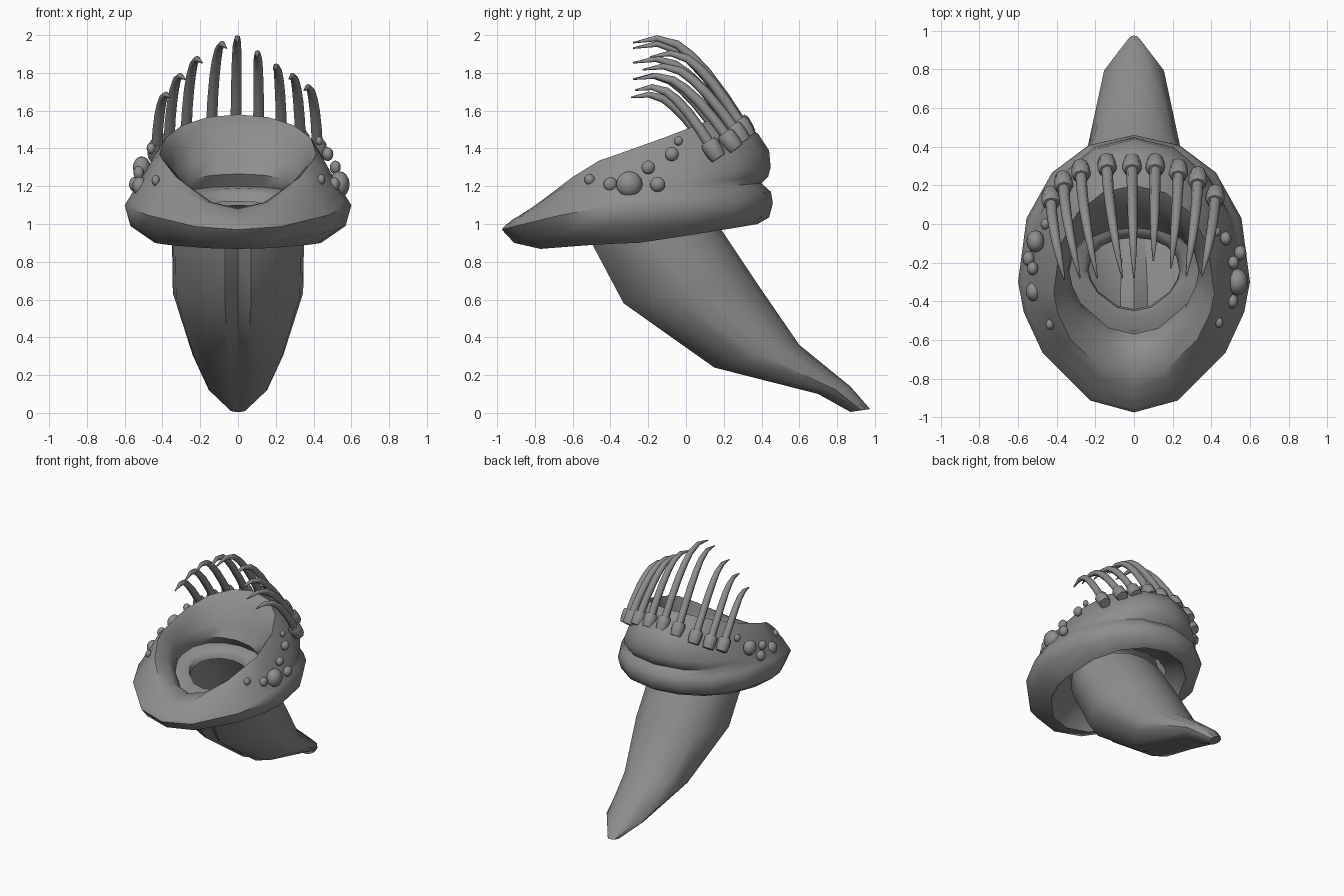
import bpy, bmesh, math
from mathutils import Vector, Matrix

mat = bpy.data.materials.new("stone_grey")
mat.diffuse_color = (0.27, 0.27, 0.27, 1)


def finish(name, bm, angle=40):
    bmesh.ops.recalc_face_normals(bm, faces=bm.faces)
    me = bpy.data.meshes.new(name)
    bm.to_mesh(me)
    bm.free()
    me.materials.append(mat)
    me.shade_smooth()
    me.set_sharp_from_angle(angle=math.radians(angle))
    ob = bpy.data.objects.new(name, me)
    bpy.context.collection.objects.link(ob)
    return ob


def loft(bm, rings, cap_start=False, cap_end=False):
    rows = [[bm.verts.new(p) for p in r] for r in rings]
    n = len(rows[0])
    for a, b in zip(rows, rows[1:]):
        for i in range(n):
            j = (i + 1) % n
            bm.faces.new((a[i], a[j], b[j], b[i]))
    if cap_start:
        bm.faces.new(rows[0][::-1])
    if cap_end:
        bm.faces.new(rows[-1])


def tube(bm, path, radii, sides):
    rings = []
    for i, p in enumerate(path):
        d = (path[min(i + 1, len(path) - 1)] - path[max(i - 1, 0)]).normalized()
        u = Vector((1, 0, 0))
        u = (u - d * u.dot(d)).normalized()
        v = d.cross(u)
        rings.append([p + radii[i] * (u * math.cos(t) + v * math.sin(t))
                      for t in (2 * math.pi * k / sides for k in range(sides))])
    loft(bm, rings, True, True)


# Tilted oval ring: half width, widest y, front y, back y, front/side/back height
HALF_ANGLES = [0, 22, 52, 72, 90, 112, 135, 157, 180]
ANGLES = HALF_ANGLES + [360 - a for a in HALF_ANGLES[-2:0:-1]]


def oval(w, ym, yf, yb, zf, zs, zb):
    pts = []
    for deg in ANGLES:
        s, c = math.sin(math.radians(deg)), math.cos(math.radians(deg))
        if c >= 0:
            pts.append((w * s, ym + (yf - ym) * c ** 1.25, zs + (zf - zs) * c ** 1.8))
        else:
            pts.append((w * s, ym + (yb - ym) * (-c) ** 0.85, zs + (zb - zs) * (-c) ** 0.9))
    return pts


# Collar: hollow underside, folded outside, rolled rim and open throat
collar_rings = [
    (0.36, -0.20, -0.55, 0.14, 1.02, 1.06, 1.10),
    (0.40, -0.22, -0.72, 0.32, 0.92, 0.96, 1.06),
    (0.44, -0.25, -0.77, 0.38, 0.868, 0.90, 1.00),
    (0.57, -0.28, -0.91, 0.44, 0.90, 0.99, 1.035),
    (0.60, -0.30, -0.975, 0.46, 0.97, 1.10, 1.11),
    (0.575, -0.30, -0.965, 0.45, 0.985, 1.14, 1.17),
    (0.56, -0.30, -0.955, 0.40, 0.995, 1.165, 1.215),
    (0.545, -0.31, -0.94, 0.435, 1.005, 1.19, 1.25),
    (0.53, -0.31, -0.925, 0.448, 1.02, 1.215, 1.30),
    (0.49, -0.32, -0.89, 0.44, 1.04, 1.275, 1.39),
    (0.46, -0.34, -0.85, 0.38, 1.06, 1.33, 1.48),
    (0.415, -0.36, -0.80, 0.20, 1.08, 1.37, 1.58),
    (0.37, -0.28, -0.67, 0.09, 1.085, 1.32, 1.50),
    (0.345, -0.26, -0.62, 0.03, 1.06, 1.24, 1.35),
    (0.335, -0.24, -0.60, -0.02, 1.04, 1.18, 1.265),
    (0.35, -0.22, -0.57, 0.03, 1.01, 1.13, 1.20),
    (0.27, -0.24, -0.48, -0.03, 1.04, 1.12, 1.19),
    (0.24, -0.24, -0.45, -0.06, 1.04, 1.10, 1.16),
    (0.235, -0.24, -0.44, -0.07, 1.00, 1.06, 1.12),
]
bm = bmesh.new()
loft(bm, [oval(*r) for r in collar_rings])
finish("collar", bm, 50)

# Hollow tail stalk: each section is front (y, z), back (y, z), half width
tail_sections = [
    (-0.53, 0.99, 0.10, 1.08, 0.345),
    (-0.50, 0.90, 0.18, 0.98, 0.35),
    (-0.33, 0.58, 0.38, 0.68, 0.345),
    (0.15, 0.24, 0.60, 0.36, 0.24),
    (0.70, 0.10, 0.87, 0.14, 0.155),
    (0.87, 0.005, 0.975, 0.02, 0.04),
]
# Section outline: across, front-to-back fraction (shallow groove in front)
half = [(0.20, 0.0), (0.62, 0.10), (0.95, 0.35), (1.0, 0.55), (0.78, 0.82), (0.38, 0.97)]
outline = [(0, 0.06)] + half + [(0, 1.0)] + [(-x, t) for x, t in reversed(half)]
bm = bmesh.new()
loft(bm, [[(w * x, yf + (yb - yf) * t, zf + (zb - zf) * t) for x, t in outline]
          for yf, zf, yb, zb, w in tail_sections], cap_end=True)
finish("tail_stalk", bm, 40)

# Curved spines in sockets: base x, base y, tip x, tip y, peak height
spines = [
    (-0.43, 0.13, -0.36, -0.29, 1.70), (-0.365, 0.21, -0.28, -0.28, 1.80),
    (-0.275, 0.27, -0.19, -0.28, 1.89), (-0.14, 0.30, -0.06, -0.28, 1.97),
    (-0.01, 0.30, 0.0, -0.28, 2.0), (0.11, 0.30, 0.10, -0.19, 1.92),
    (0.23, 0.27, 0.19, -0.23, 1.85), (0.33, 0.23, 0.27, -0.27, 1.80),
    (0.42, 0.14, 0.35, -0.27, 1.74),
]
curve = [(0, 0), (0.17, 0.33), (0.33, 0.60), (0.47, 0.79), (0.60, 0.92), (0.78, 0.99), (1, 0.94)]
radii = [0.03, 0.028, 0.027, 0.025, 0.022, 0.016, 0.004]
for i, (bx, by, tx, ty, top) in enumerate(spines):
    bz = 1.52 - 0.68 * bx * bx
    path = [Vector((bx + (tx - bx) * f ** 1.5, by + (ty - by) * f, bz + (top - 0.012 - bz) * h))
            for f, h in curve]
    bm = bmesh.new()
    tube(bm, path, radii, 8)
    finish(f"spine_{i + 1}", bm, 50)
    d = (path[1] - path[0]).normalized()
    bm = bmesh.new()
    tube(bm, [path[0] + d * s for s in (-0.06, -0.03, 0.025, 0.045)],
         [0.042, 0.048, 0.05, 0.04], 8)
    finish(f"spine_socket_{i + 1}", bm, 50)

# Warts on both flanks: x, y, z, radius
warts = {
    "right": [(0.44, -0.51, 1.235, 0.028), (0.51, -0.40, 1.21, 0.037), (0.535, -0.30, 1.21, 0.07),
              (0.515, -0.20, 1.30, 0.036), (0.55, -0.15, 1.21, 0.04), (0.475, -0.075, 1.37, 0.037),
              (0.43, -0.04, 1.44, 0.024)],
    "left": [(-0.435, -0.52, 1.23, 0.028), (-0.52, -0.35, 1.20, 0.05), (-0.525, -0.23, 1.27, 0.036),
             (-0.545, -0.18, 1.21, 0.04), (-0.51, -0.09, 1.30, 0.058), (-0.46, 0.0, 1.40, 0.03)],
}
for label, spots in warts.items():
    bm = bmesh.new()
    for x, y, z, r in spots:
        m = Matrix.Translation((x, y, z)) @ Matrix.Diagonal((0.8, 1, 1, 1))
        bmesh.ops.create_uvsphere(bm, u_segments=12, v_segments=8, radius=r, matrix=m)
    finish(f"warts_{label}", bm, 60)
